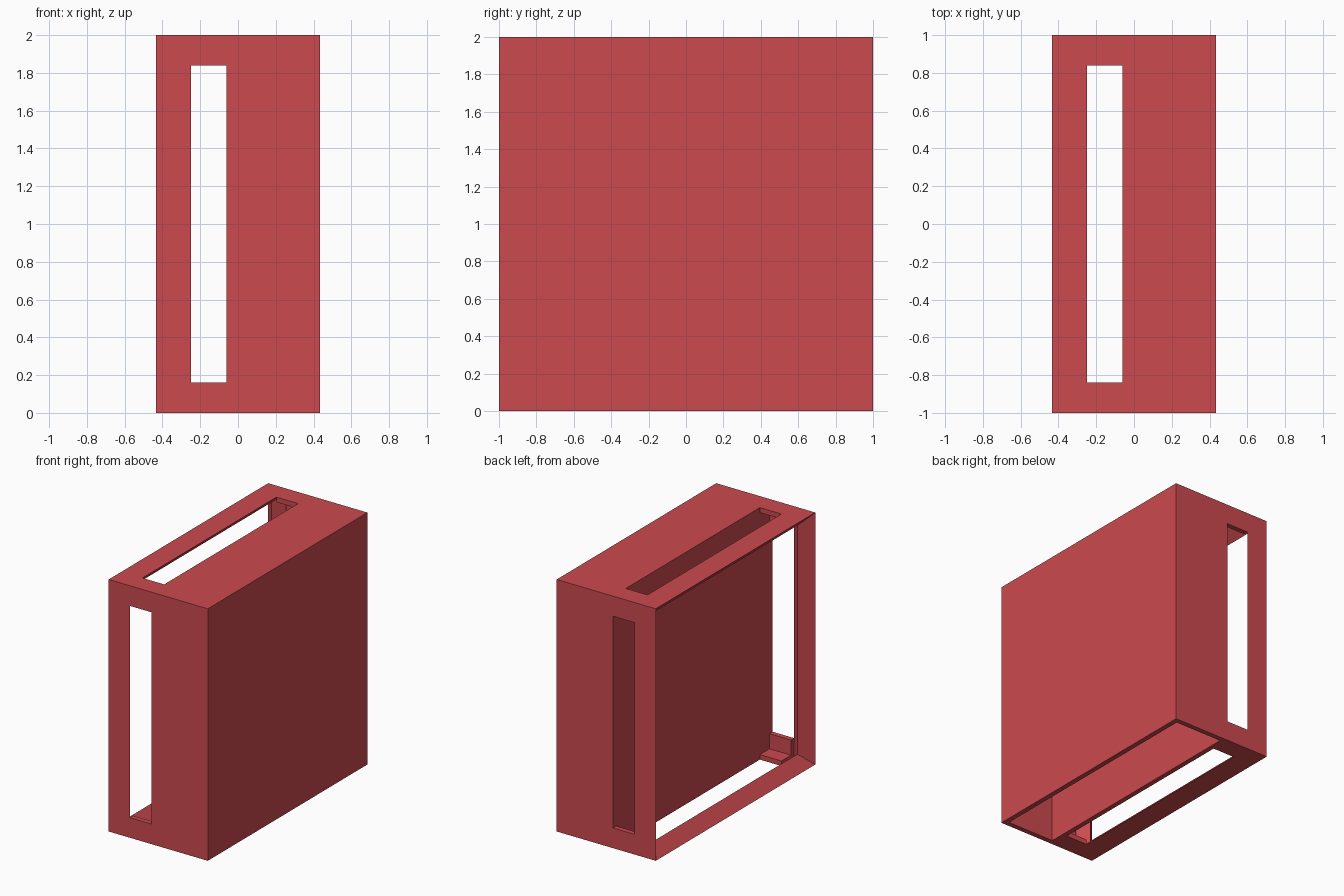
import bpy, bmesh

cube = bpy.data.objects.get("Cube")
if cube:
    bpy.data.objects.remove(cube, do_unlink=True)

red = bpy.data.materials.new("matte_red")
red.use_nodes = True
red.diffuse_color = (0.6, 0.068, 0.076, 1)
red.node_tree.nodes["Principled BSDF"].inputs["Base Color"].default_value = red.diffuse_color

LEFT, RIGHT = 0.435, -0.435      # outer sides
PANEL, SLOT = -0.06, -0.25       # divider and slot edge
WALL, SLOT_END = 0.04, 0.16      # wall thickness, slot end distance


def finish(name, bm):
    bmesh.ops.recalc_face_normals(bm, faces=bm.faces)
    mesh = bpy.data.meshes.new(name)
    bm.to_mesh(mesh)
    bm.free()
    mesh.materials.append(red)
    obj = bpy.data.objects.new(name, mesh)
    bpy.context.collection.objects.link(obj)
    return obj


def square_loop(bm, x, inset, bottom=None):
    """Square of vertices across x, inset from the outer walls."""
    h = 1 - inset
    low = 1 - h if bottom is None else bottom
    return [bm.verts.new((x, y, z)) for y, z in
            ((-h, low), (h, low), (h, 1 + h), (-h, 1 + h))]


def bridge(bm, a, b, skip=()):
    for i in range(4):
        if i not in skip:
            j = (i + 1) % 4
            bm.faces.new((a[i], a[j], b[j], b[i]))


# Hollow compartment, open underneath
bm = bmesh.new()
outer = [square_loop(bm, x, 0) for x in (PANEL, LEFT)]
inner = [square_loop(bm, x, WALL, 0) for x in (PANEL + WALL, LEFT - WALL)]
for pair in (outer, inner):
    bridge(bm, *pair, skip=(0,))
    for loop in pair:
        bm.faces.new(loop)
# Bottom rim between the outer and inner openings
rims = [(p[0][0], p[0][1], p[1][1], p[1][0]) for p in (outer, inner)]
for i in range(4):
    j = (i + 1) % 4
    bm.faces.new((rims[0][i], rims[0][j], rims[1][j], rims[1][i]))
finish("hollow_compartment", bm)

# Mitred frame with a ridged inner edge
bm = bmesh.new()
mid = (RIGHT + SLOT) / 2
loops = [square_loop(bm, x, inset) for x, inset in
         ((RIGHT, 0), (mid, mid - RIGHT), (SLOT, 0))]
for i in range(3):
    bridge(bm, loops[i], loops[(i + 1) % 3])
finish("ridged_frame", bm)

# Corner brackets joining the frame to the compartment
profile = ((0, 0), (SLOT_END, 0), (SLOT_END, WALL),
           (WALL, WALL), (WALL, SLOT_END), (0, SLOT_END))
for side, sy in (("front", -1), ("back", 1)):
    for level, sz in (("lower", -1), ("upper", 1)):
        bm = bmesh.new()
        face = bm.faces.new([bm.verts.new((SLOT, sy * (1 - a), 1 + sz * (1 - b)))
                             for a, b in profile])
        ext = bmesh.ops.extrude_face_region(bm, geom=[face])
        verts = [v for v in ext["geom"] if isinstance(v, bmesh.types.BMVert)]
        bmesh.ops.translate(bm, verts=verts, vec=(PANEL - SLOT, 0, 0))
        finish(f"{level}_{side}_bracket", bm)
